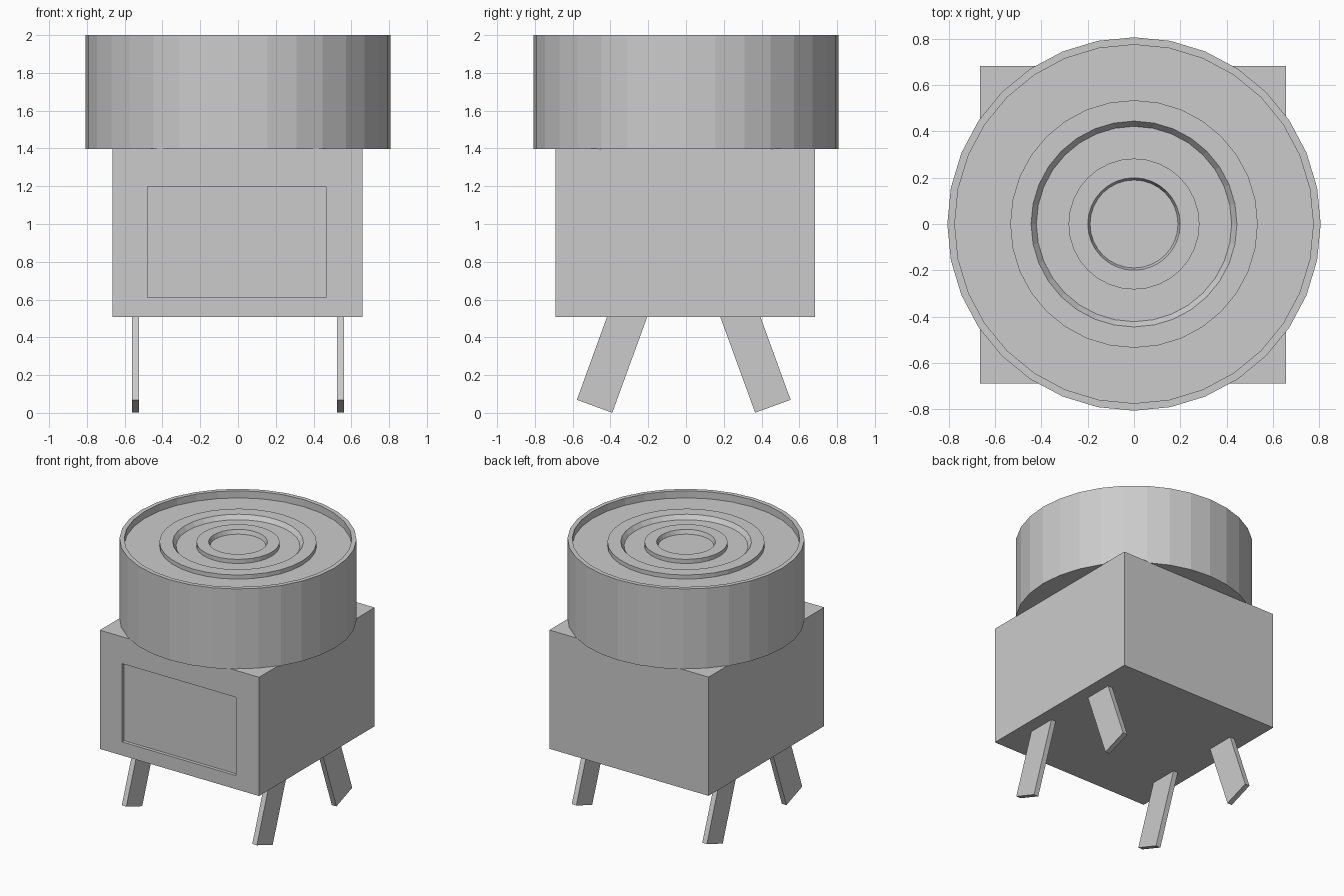
import bpy
import bmesh
import math
from mathutils import Matrix

cube = bpy.data.objects.get("Cube")
if cube:
    bpy.data.objects.remove(cube, do_unlink=True)

grey = bpy.data.materials.new("plain grey")
grey.use_nodes = True
grey.diffuse_color = (0.6, 0.6, 0.6, 1)
grey.node_tree.nodes["Principled BSDF"].inputs["Base Color"].default_value = (0.6, 0.6, 0.6, 1)

SIDES = 32


def finish(name, bm):
    bmesh.ops.recalc_face_normals(bm, faces=bm.faces)
    mesh = bpy.data.meshes.new(name)
    bm.to_mesh(mesh)
    bm.free()
    mesh.materials.append(grey)
    obj = bpy.data.objects.new(name, mesh)
    bpy.context.collection.objects.link(obj)
    return obj


def lathe(name, profile, closed=False):
    """Turn a (radius, z) profile round the z axis; open ends are capped."""
    bm = bmesh.new()
    rings = []
    for r, z in profile:
        angles = [math.tau * i / SIDES for i in range(SIDES)]
        rings.append([bm.verts.new((r * math.sin(a), r * math.cos(a), z)) for a in angles])
    pairs = list(zip(rings, rings[1:]))
    if closed:
        pairs.append((rings[-1], rings[0]))
    else:
        bm.faces.new(rings[0])
        bm.faces.new(rings[-1])
    for a, b in pairs:
        for i in range(SIDES):
            j = (i + 1) % SIDES
            bm.faces.new((a[i], a[j], b[j], b[i]))
    return finish(name, bm)


def box(bm, size, matrix):
    bmesh.ops.create_cube(bm, size=1, matrix=matrix @ Matrix.Diagonal((*size, 1)))


# Drum with a shallow recess inside its rim
FLOOR, RING_TOP = 1.947, 1.978
lathe("drum", [(0.807, 1.397), (0.807, 2), (0.775, 2), (0.775, FLOOR)])

# Raised rings on the drum floor, with sloping inner walls
for name, outer, inner, foot in (("outer_ring", 0.535, 0.445, 0.422),
                                 ("inner_ring", 0.283, 0.2, 0.19)):
    lathe(name, [(outer, FLOOR), (outer, RING_TOP), (inner, RING_TOP), (foot, FLOOR)], closed=True)

# Box body with a sunken rectangular panel in the front face
X0, X1, Y0, Y1, Z0, Z1 = -0.665, 0.658, -0.69, 0.682, 0.508, 1.4
bm = bmesh.new()
box(bm, (X1 - X0, Y1 - Y0, Z1 - Z0),
    Matrix.Translation(((X0 + X1) / 2, (Y0 + Y1) / 2, (Z0 + Z1) / 2)))
front = min(bm.faces, key=lambda f: f.calc_center_median().y)
bmesh.ops.inset_individual(bm, faces=[front], thickness=0.1)
for v in front.verts:
    v.co.x = -0.48 if v.co.x < 0 else 0.466
    v.co.z = 0.61 if v.co.z < 0.9 else 1.198
wall = bmesh.ops.extrude_discrete_faces(bm, faces=[front])["faces"][0]
bmesh.ops.translate(bm, verts=wall.verts, vec=(0, 0.025, 0))
finish("body", bm)

# Four flat legs splayed towards the front and back
LENGTH, WIDTH, TILT = 0.6, 0.2, math.radians(20)
for side, sx in (("right", -1), ("left", 1)):
    for end, sy in (("front", -1), ("back", 1)):
        bm = bmesh.new()
        foot = Matrix.Translation((sx * 0.5425, sy * 0.472 - 0.012, 0.035))
        box(bm, (0.038, WIDTH, LENGTH),
            foot @ Matrix.Rotation(sy * TILT, 4, "X") @ Matrix.Translation((0, 0, LENGTH / 2)))
        finish(f"{end}_{side}_leg", bm)
